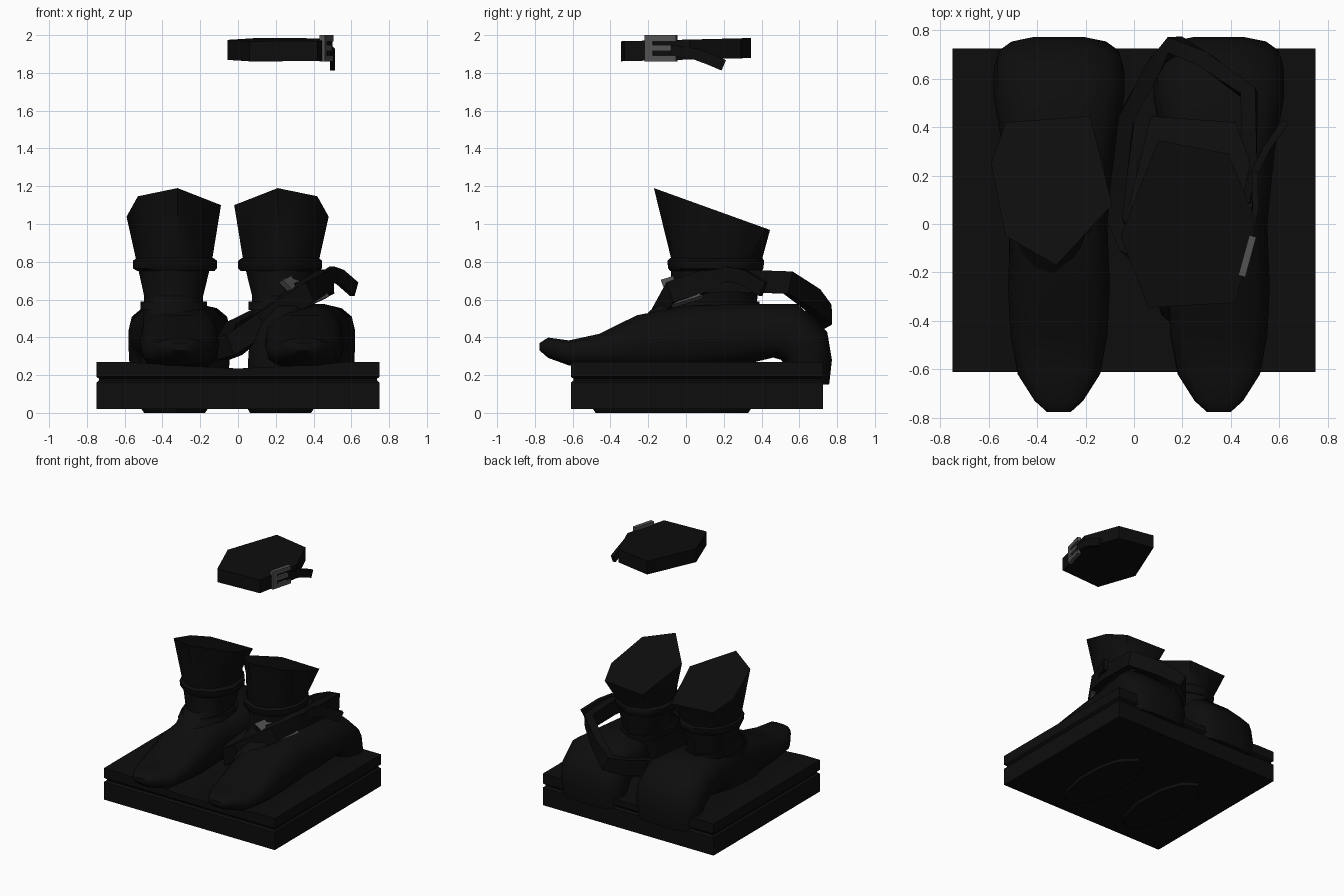
import bpy, bmesh, math
from mathutils import Vector

if "Cube" in bpy.data.objects:
    bpy.data.objects.remove(bpy.data.objects["Cube"])


def material(name, v):
    m = bpy.data.materials.new(name)
    m.diffuse_color = (v, v, v, 1)
    m.use_nodes = True
    m.node_tree.nodes["Principled BSDF"].inputs["Base Color"].default_value = m.diffuse_color
    return m


BLACK = material("black leather", 0.004)
GREY = material("dark metal", 0.085)


def finish(name, bm, mat, smooth=None):
    bmesh.ops.recalc_face_normals(bm, faces=bm.faces)
    me = bpy.data.meshes.new(name)
    bm.to_mesh(me)
    bm.free()
    me.materials.append(mat)
    ob = bpy.data.objects.new(name, me)
    bpy.context.collection.objects.link(ob)
    if smooth:
        bpy.ops.object.select_all(action='DESELECT')
        ob.select_set(True)
        bpy.context.view_layer.objects.active = ob
        bpy.ops.object.shade_smooth_by_angle(angle=math.radians(smooth))
    return ob


def loft(name, rings, mat, smooth=None, closed=False):
    """Skin equal-length rings; cap the ends unless the path is closed."""
    bm = bmesh.new()
    vs = [[bm.verts.new(p) for p in r] for r in rings]
    n = len(vs[0])
    pairs = list(zip(vs, vs[1:])) + ([(vs[-1], vs[0])] if closed else [])
    for a, b in pairs:
        for i in range(n):
            bm.faces.new((a[i], a[(i + 1) % n], b[(i + 1) % n], b[i]))
    if not closed:
        bm.faces.new(vs[0])
        bm.faces.new(vs[-1])
    return finish(name, bm, mat, smooth)


def rect(x, y0, y1, z):
    return [(-x, y0, z), (x, y0, z), (x, y1, z), (-x, y1, z)]


def band(name, pts, height, thick, closed=False):
    """Upright strap following a path."""
    P = [Vector(p) for p in pts]
    rings = []
    for i, p in enumerate(P):
        a = P[i - 1] if (i or closed) else p
        b = P[(i + 1) % len(P)] if (closed or i + 1 < len(P)) else p
        d = (b - a).normalized()
        out = d.cross(Vector((0, 0, 1))).normalized()
        up = out.cross(d).normalized()
        o, u = out * thick / 2, up * height / 2
        rings.append([p - o - u, p + o - u, p + o + u, p - o + u])
    return loft(name, rings, BLACK, 30, closed)


def buckle(name, origin, along, up, thick=0.03):
    """Open frame: a spine, two outer arms and a centre prong."""
    o, u, v = Vector(origin), Vector(along), Vector(up)
    n = u.cross(v).normalized() * thick
    bm = bmesh.new()
    for a0, a1, b0, b1 in ((0, .25, -.5, .5), (.25, 1, .26, .5),
                           (.25, .85, -.1, .12), (.25, 1, -.5, -.28)):
        ring = [[bm.verts.new(o + u * a + v * b + n * k)
                 for a, b in ((a0, b0), (a1, b0), (a1, b1), (a0, b1))] for k in (-.5, .5)]
        bm.faces.new(ring[0])
        bm.faces.new(ring[1])
        for i in range(4):
            j = (i + 1) % 4
            bm.faces.new((ring[0][i], ring[0][j], ring[1][j], ring[1][i]))
    return finish(name, bm, GREY)


# Plinth: lower slab, groove, and upper slab with a shallow trough
loft("plinth", [rect(.75, -.61, .725, .02), rect(.75, -.61, .725, .16),
                rect(.735, -.595, .71, .172), rect(.735, -.595, .71, .18),
                rect(.75, -.61, .725, .192), rect(.75, -.61, .725, .215)], BLACK)
top = [(-.75, .2), (.75, .2), (.75, .27), (.6, .27), (.3, .25), (0, .235),
       (-.3, .25), (-.6, .27), (-.75, .27)]
loft("plinth_top", [[(x, y, z) for x, z in top] for y in (-.61, .725)], BLACK)

# Slanted hexagonal top of a boot shaft, with edge midpoints
HEX = [(-.53, .42), (-.18, .445), (-.09, .08), (-.32, -.17), (-.53, -.05), (-.59, .25)]
RIM = []
for i, (x, y) in enumerate(HEX):
    x2, y2 = HEX[(i + 1) % 6]
    RIM += [(x, y), ((x + x2) / 2, (y + y2) / 2)]


def oval(mx, x0, x1, y0, y1, z):
    """Oval ring whose points line up with the boot rim."""
    ring = []
    for x, y in RIM:
        a = math.atan2((y - .15) / .3, (x + .34) / .25)
        ring.append((mx((x0 + x1) / 2 + math.cos(a) * (x1 - x0) / 2),
                     (y0 + y1) / 2 + math.sin(a) * (y1 - y0) / 2, z))
    return ring


# Outer foot: top point, bottom point (y, z) and half width
FOOT = [((-.775, .37), (-.775, .33), .05), ((-.73, .40), (-.73, .29), .10),
        ((-.62, .385), (-.62, .25), .17), ((-.46, .42), (-.46, .24), .20),
        ((-.26, .52), (-.26, .22), .21), ((0, .57), (0, .22), .20),
        ((.3, .58), (.3, .25), .23), ((.59, .58), (.46, .29), .27),
        ((.75, .43), (.5, .28), .27), ((.775, .28), (.53, .24), .265),
        ((.76, .15), (.55, .15), .25)]

for side, sgn in (("left", 1), ("right", -1)):
    def mx(x, s=sgn):
        return x if s > 0 else -.11 - x

    # Boot: sole, instep, ankle, and flared shaft
    rings = [oval(mx, -.50, -.17, -.48, .33, 0), oval(mx, -.52, -.15, -.5, .35, .03),
             oval(mx, -.52, -.16, -.46, .36, .3), oval(mx, -.50, -.18, -.18, .37, .55),
             oval(mx, -.50, -.18, -.08, .38, .62), oval(mx, -.545, -.13, -.08, .405, .82),
             [(mx(x), y, 1.19 - (y + .17) * .36) for x, y in RIM]]
    loft(side + "_boot", rings, BLACK, 40)
    # Straps round the shaft and the ankle
    loft(side + "_shaft_strap", [oval(mx, -.535, -.12, -.085, .40, .75),
         oval(mx, -.56, -.105, -.095, .41, .765), oval(mx, -.56, -.105, -.1, .415, .805),
         oval(mx, -.54, -.125, -.085, .405, .82)], BLACK, 40)
    loft(side + "_ankle_strap", [oval(mx, -.52, -.16, -.17, .39, .545),
         oval(mx, -.52, -.16, -.12, .39, .59)], BLACK, 40)

    # Outer foot draped over the back of the plinth
    rings = []
    for (ty, tz), (by, bz), hw in FOOT:
        ring = []
        for k in range(14):
            a = math.tau * k / 14
            c, s = math.cos(a), math.sin(a)
            c = math.copysign(abs(c) ** .65, c)
            s = math.copysign(abs(s) ** .8, s)
            t = (s + 1) / 2
            x = -.31 + c * hw
            ring.append((x if sgn > 0 else .04 - x, by + (ty - by) * t, bz + (tz - bz) * t))
        rings.append(ring)
    loft(side + "_foot", rings, BLACK, 45)

# Loose belt looped round the right leg, with its free end
band("loose_belt", [(.36, -.06, .64), (.45, .1, .695), (.475, .25, .70), (.475, .54, .69),
                    (.3, .67, .60), (.17, .74, .52), (.09, .66, .48), (-.03, .44, .42),
                    (-.06, .2, .37), (-.08, .02, .34), (-.02, -.1, .36),
                    (.13, -.16, .475)], .12, .065, True)
band("loose_belt_end", [(.40, 0, .67), (.5, .22, .735), (.54, .3, .72), (.615, .41, .655)],
     .08, .03)
buckle("loose_belt_buckle", (.295, -.1, .63), (.11, .16, .05), (-.14, -.05, .135))

# Floating waist piece with its belt end
WAIST = [(.1, .345), (.39, .29), (.5, .02), (.42, -.325), (.06, -.345), (-.055, -.05)]
loft("waist_belt", [[(x, y, 1.923 + .025 * y + h) for x, y in WAIST] for h in (-.053, .053)],
     BLACK)
band("waist_belt_end", [(.475, -.08, 1.92), (.5, .05, 1.90), (.5, .13, 1.87),
                        (.5, .2, 1.84)], .06, .025)
buckle("waist_belt_buckle", (.445, -.215, 1.93), (.045, .165, 0), (0, 0, .14))
